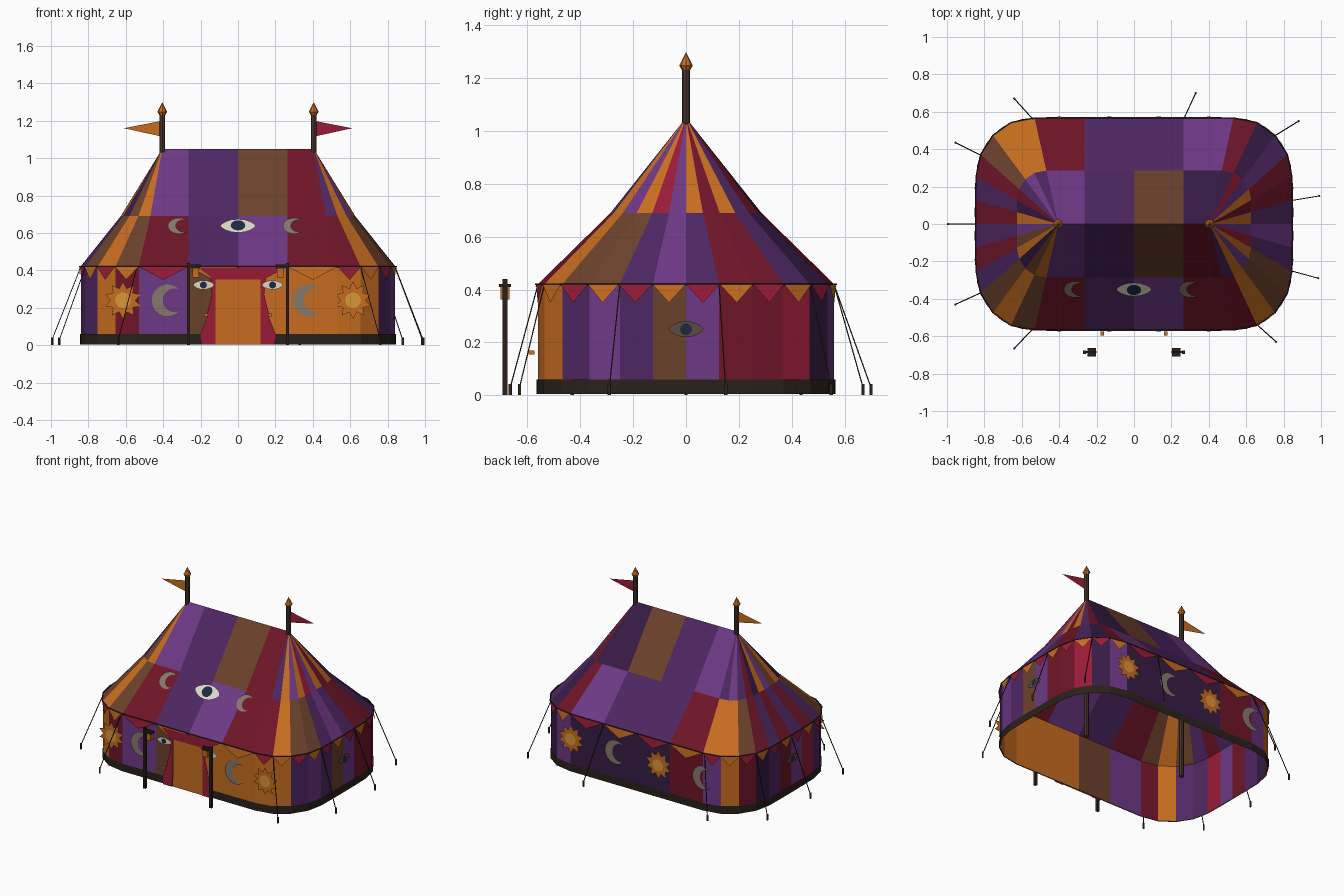
import bpy, math
from mathutils import Vector as V

if "Cube" in bpy.data.objects:
    bpy.data.objects.remove(bpy.data.objects["Cube"])

PAL = dict(d="3a2147", m="4f2b62", l="6d3b85", b="6b432f", r="6e1b2c", c="98213a", o="c56c25",
           k="2e2620", p="4a382f", w="dcd8c4", n="222d44", g="85786a", y="d8963c", e="5c4c42")
MATS = {}

def mat(k):
    if k not in MATS:
        MATS[k] = bpy.data.materials.new("cloth_" + k)
        rgb = [(int(PAL[k][i:i + 2], 16) / 255) ** 2.2 for i in (0, 2, 4)]
        MATS[k].diffuse_color = (*rgb, 1)
    return MATS[k]

def mesh(name, verts, faces, cols):
    """Mesh with one colour key per face (or one key for all)."""
    me = bpy.data.meshes.new(name)
    me.from_pydata([tuple(v) for v in verts], [], faces)
    keys = sorted(set(cols))
    for k in keys:
        me.materials.append(mat(k))
    for i, p in enumerate(me.polygons):
        p.material_index = keys.index(cols[i % len(cols)])
    ob = bpy.data.objects.new(name, me)
    bpy.context.collection.objects.link(ob)
    return ob

def rod(name, a, b, r, col, n=6, r2=None):
    """Straight round bar from a to b."""
    a, b = V(a), V(b)
    d = (b - a).normalized()
    u = d.orthogonal().normalized()
    w = d.cross(u)
    r2 = r if r2 is None else r2
    ring = [u * math.cos(t * math.tau / n) + w * math.sin(t * math.tau / n) for t in range(n)]
    vs = [a + q * r for q in ring] + [b + q * r2 for q in ring]
    fs = [(i, (i + 1) % n, n + (i + 1) % n, n + i) for i in range(n)]
    fs += [tuple(range(n))[::-1], tuple(range(n, 2 * n))]
    return mesh(name, vs, fs, col)

def box(name, c, s, col):
    x, y, z = c
    vs = [(x + i * s[0] / 2, y + j * s[1] / 2, z + k * s[2] / 2)
          for i in (-1, 1) for j in (-1, 1) for k in (-1, 1)]
    fs = [(0, 1, 3, 2), (4, 6, 7, 5), (0, 4, 5, 1), (2, 3, 7, 6), (0, 2, 6, 4), (1, 5, 7, 3)]
    return mesh(name, vs, fs, col)

def patch(name, pts, o, u, v, col, lift=0.0):
    """Flat cut-out drawn in the plane u, v at o."""
    o, u, v = V(o), V(u).normalized(), V(v).normalized()
    o = o + u.cross(v) * lift
    return mesh(name, [o + u * a + v * b for a, b in pts], [tuple(range(len(pts)))], col)

def disc(rx, ry, n=16):
    return [(rx * math.cos(t * math.tau / n), ry * math.sin(t * math.tau / n)) for t in range(n)]

def moon(name, o, u, v, R):
    a, b, n = 0.78, 1.215, 14
    out = [a + (math.tau - 2 * a) * t / n for t in range(n + 1)]
    inn = [math.tau - b - (math.tau - 2 * b) * t / n for t in range(1, n)]
    pts = [(R * math.cos(t), R * math.sin(t)) for t in out]
    pts += [(R * (.45 + .75 * math.cos(t)), R * .75 * math.sin(t)) for t in inn]
    patch(name, [(x + R * .1, y) for x, y in pts], o, u, v, "g")

def sun(name, o, u, v, R):
    pts = []
    for t in range(20):
        r, a = (R if t % 2 == 0 else R * .66), math.pi / 2 + t * math.pi / 10
        pts.append((r * math.cos(a), r * math.sin(a)))
    patch(name + "_rays", pts, o, u, v, "o")
    patch(name + "_core", disc(R * .42, R * .42), o, u, v, "y", .004)

def eye(name, o, u, v, w, h, col="w"):
    n = 8
    top = [(w * math.cos(math.pi * t / n), h * math.sin(math.pi * t / n) ** 1.4) for t in range(n + 1)]
    pts = top + [(-x, -y) for x, y in top[1:-1]]
    patch(name + "_white", pts, o, u, v, col)
    patch(name + "_pupil", disc(h * .75, h * .75, 12), o, u, v, "n", .004)

# Footprint: one quarter mirrored round, 32 panels starting at the front left
Q = [(.53, .56), (.655, .536), (.75, .468), (.815, .366), (.838, .25), (.84, .125)]
side = [(x, -y) for x, y in Q] + [(.84, 0)] + Q[::-1]
ring = [(-.53, -.56), (-.265, -.56), (0, -.56), (.265, -.56)] + side
ring += [(.265, .56), (0, .56), (-.265, .56)] + [(-x, -y) for x, y in side][:-1]
N = len(ring)

def level(z, f=0.0, out=0.0):
    """Footprint at height z, drawn a fraction f towards the ridge."""
    res = []
    for x, y in ring:
        rx = max(-.405, min(.405, x))
        d = V((x - rx * .98, y, 0)).normalized() * out
        res.append(V((x + (rx - x) * f + d.x, y * (1 - f) + d.y, z)))
    return res

def band(name, lo, hi, cols):
    mesh(name, lo + hi, [(i, (i + 1) % N, N + (i + 1) % N, N + i) for i in range(N)], cols)

# Walls, lower roof and skirt
band("wall_panels", level(0.01), level(.42), "lboo" + "oomlmblrrcdl" + "dddr" + "lordmrlcmmor")
band("lower_roof_panels", level(.415, 0, .006), level(.69, .49), "rmlr" + "robbmlmrrmdr" + "lmmr" + "oobrmrmrmbob")
band("ground_skirt", level(0.005, 0, .005), level(.06, 0, .005), "k")

# Upper roof: quads along the ridge, triangles at the pole tops
mid, top = level(.69, .49), level(1.05, 1)
vs, fs = [], []
for i in range(N):
    j, b = (i + 1) % N, len(vs)
    quad = [mid[i], mid[j], top[j], top[i]]
    if (top[i] - top[j]).length < .001:
        quad.pop()
    vs += quad
    fs.append(tuple(range(b, len(vs))))
mesh("upper_roof_panels", vs, fs, "lmbr" + "molocloromrd" + "dbml" + "mlmrdolbodbo")

# Bunting: one triangle under the eave of each panel
eave, low = level(.42, 0, .008), level(.35, 0, .014)
vs, fs = [], []
for i in range(N):
    j = (i + 1) % N
    vs += [eave[i], (low[i] + low[j]) / 2, eave[j]]
    fs.append((3 * i, 3 * i + 1, 3 * i + 2))
mesh("bunting", vs, fs, "co")

# Eave rope
for i in range(N):
    rod("eave_rope", eave[i], eave[(i + 1) % N], .004, "k", 4)

# Doorway: orange panel, header and swept flaps with ties and eyes
X, Z = (1, 0, 0), (0, 0, 1)
patch("door_panel", [(-.12, .005), (.12, .005), (.12, .36), (-.12, .36)], (0, -.570, 0), X, Z, "o")
patch("door_header", [(-.13, .35), (.13, .35), (.21, .415), (-.21, .415)], (0, -.576, 0), X, Z, "c")
for s in (-1, 1):
    flap = [(.12, .005), (.195, .005), (.205, .05), (.165, .15), (.165, .17), (.14, .27), (.15, .36), (.12, .36)]
    patch("door_flap", [(s * x, z) for x, z in flap][::s], (0, -.575, 0), X, Z, "c")
    box("flap_tie", (s * .17, -.585, .162), (.018, .022, .016), "o")
    eye("door_eye", (s * .185, -.58, .322), X, Z, .055, .025)

# Wall and roof emblems
for s in (-1, 1):
    sun("front_sun", (s * .615, -.568, .24), X, Z, .1)
    eye("end_eye", (s * .849, 0, .25), (0, s, 0), Z, .066, .03, "e")
moon("front_moon", (-.385, -.568, .24), X, Z, .085)
moon("front_moon", (.37, -.568, .24), X, Z, .085)
for k, x in enumerate((.525, .175, -.175, -.525)):
    (moon if k % 2 else sun)("back_emblem", (x, .568, .24), (-1, 0, 0), Z, .085 if k % 2 else .1)
slope = (0, .275, .272)
eye("roof_eye", (0, -.350, .638), X, slope, .095, .052)
for x in (-.32, .295):
    moon("roof_moon", (x, -.350, .638), X, slope, .062)

# Main poles with finials and pennants
for s, c in ((-1, "o"), (1, "c")):
    px = s * .405
    rod("main_pole", (px, 0, 0.01), (px, 0, 1.23), .016, "p", 8)
    rod("finial_base", (px, 0, 1.225), (px, 0, 1.248), .012, "o", 8, .026)
    rod("finial_tip", (px, 0, 1.248), (px, 0, 1.297), .026, "o", 8, .001)
    patch("pennant", [(0, 1.2), (0, 1.115), (s * .205, 1.16)], (px, 0, 0), X, Z, c)

# Lantern posts before the door
for s in (-1, 1):
    box("lantern_post", (s * .265, -.685, .22), (.018, .018, .44), "k")
    box("lantern_arm", (s * .235, -.685, .425), (.07, .012, .012), "k")
    box("lantern_cap", (s * .225, -.685, .415), (.045, .045, .012), "k")
    box("lantern", (s * .225, -.685, .386), (.034, .034, .048), "o")

# Guy ropes: eave point to peg
GUYS = [(-.54, .56, -.64, .67), (.265, .56, .33, .70), (.75, .47, .88, .55), (.84, .125, .99, .15),
        (.838, -.25, .985, -.29), (.655, -.536, .76, -.63), (-.54, -.56, -.64, -.665),
        (-.815, -.366, -.955, -.43), (-.84, 0, -.994, 0), (-.815, .366, -.955, .435)]
for x, y, px, py in GUYS:
    rod("guy_rope", (x, y, .42), (px, py, .03), .003, "k", 4)
    rod("peg", (px, py, 0), (px, py, .042), .0065, "p", 6)

for m in bpy.data.materials:
    if m.users and not m.is_grease_pencil:
        m.use_nodes = True
        m.node_tree.nodes["Principled BSDF"].inputs["Base Color"].default_value = m.diffuse_color
